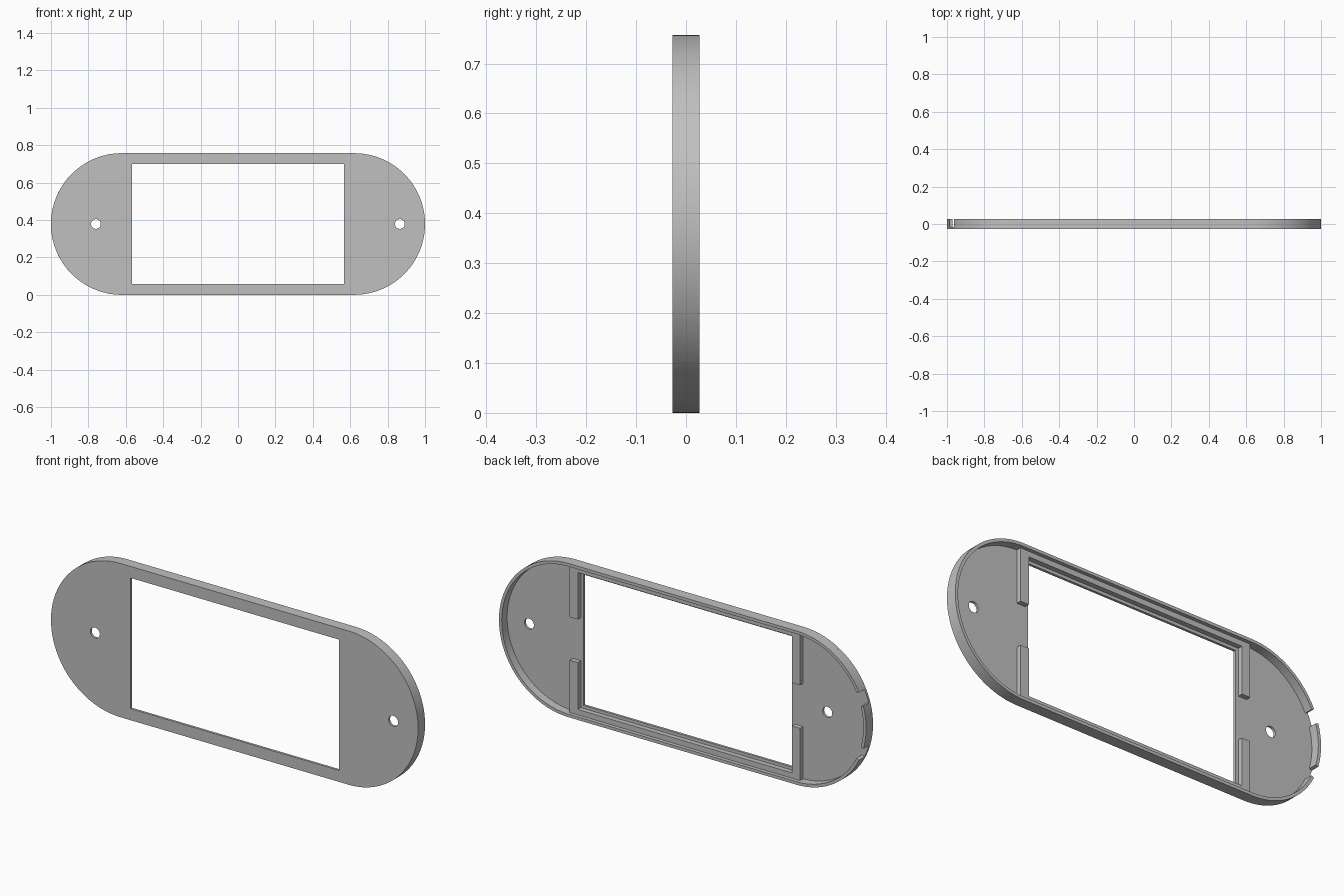
import bpy
import bmesh
from math import sin, cos, radians, pi

if "Cube" in bpy.data.objects:
    bpy.data.objects.remove(bpy.data.objects["Cube"], do_unlink=True)

R = 0.3785            # radius of the rounded ends, also the mid height
CX = 1 - R            # centre of each rounded end
WALL = 0.015          # rim thickness
FRONT, FLOOR, RIB, BACK = -0.027, -0.015, 0.009, 0.027
WIN_X, WIN_Z = 0.568, 0.322   # half size of the window
LEDGE = 0.015

grey = bpy.data.materials.new("plain grey")
grey.use_nodes = True
colour = (0.53, 0.53, 0.53, 1)
grey.diffuse_color = colour
grey.node_tree.nodes["Principled BSDF"].inputs["Base Color"].default_value = colour


def arc(cx, r, a0, a1, n=32):
    """Points along an arc about (cx, R), angles in degrees."""
    angles = [radians(a0 + (a1 - a0) * i / n) for i in range(n + 1)]
    return [(cx + r * cos(a), R + r * sin(a)) for a in angles]


def stadium(r, gap=0):
    """Rounded outline, open by an angle either side of the right-hand tip."""
    return (arc(-CX, r, 180 + gap, 270) + arc(CX, r, -90, 90, 64)
            + arc(-CX, r, 90, 180 - gap))


def rect(x0, x1, z0, z1):
    return [(x0, z0), (x1, z0), (x1, z1), (x0, z1)]


def slab(name, outlines, y0, y1):
    """Extrude filled x-z outlines (inner ones are holes) from y0 to y1."""
    curve = bpy.data.curves.new(name, 'CURVE')
    curve.dimensions = '2D'
    curve.fill_mode = 'BOTH'
    curve.extrude = (y1 - y0) / 2
    for pts in outlines:
        spline = curve.splines.new('POLY')
        spline.points.add(len(pts) - 1)
        for p, (x, z) in zip(spline.points, pts):
            p.co = (x, z, 0, 1)
        spline.use_cyclic_u = True
    obj = bpy.data.objects.new(name, curve)
    bpy.context.collection.objects.link(obj)
    obj.location.y = (y0 + y1) / 2
    obj.rotation_euler.x = pi / 2
    bpy.ops.object.select_all(action='DESELECT')
    obj.select_set(True)
    bpy.context.view_layer.objects.active = obj
    bpy.ops.object.convert(target='MESH')
    obj = bpy.context.object
    obj.name = name
    bm = bmesh.new()
    bm.from_mesh(obj.data)
    bmesh.ops.remove_doubles(bm, verts=bm.verts, dist=0.0001)
    bmesh.ops.recalc_face_normals(bm, faces=bm.faces)
    bm.to_mesh(obj.data)
    bm.free()
    obj.data.materials.clear()
    obj.data.materials.append(grey)
    bpy.ops.object.shade_smooth_by_angle(angle=radians(30))
    return obj


# Front plate with the window and two screw holes
window = rect(-WIN_X, WIN_X, R - WIN_Z, R + WIN_Z)
holes = [arc(x, 0.026, 0, 348.75, 31) for x in (-0.76, 0.865)]
slab("front_plate", [stadium(R)[:-1], window] + holes, FRONT, FLOOR)

# Rim behind the plate, open at one end, with a separate tab in the opening
inner = R - WALL
slab("rim", [stadium(R, 26) + stadium(inner, 26)[::-1]], FLOOR, BACK)
slab("rim_tab", [arc(-CX, R, 164, 196, 12) + arc(-CX, inner, 196, 164, 12)],
     FLOOR, BACK)

# Raised ribs around the window: full rails above and below, split side posts
x_in, x_out = WIN_X + LEDGE, WIN_X + LEDGE + 0.045
z_in, z_out = WIN_Z + LEDGE, inner + 0.002
for side, s in (("top", 1), ("bottom", -1)):
    z0, z1 = sorted((R + s * z_in, R + s * z_out))
    slab(side + "_rail", [rect(-x_out, x_out, z0, z1)], FLOOR, RIB)
    for hand, h in (("left", 1), ("right", -1)):
        x0, x1 = sorted((h * x_in, h * x_out))
        z0, z1 = sorted((R + s * 0.106, R + s * z_in))
        slab(f"{side}_{hand}_post", [rect(x0, x1, z0, z1)], FLOOR, RIB)
